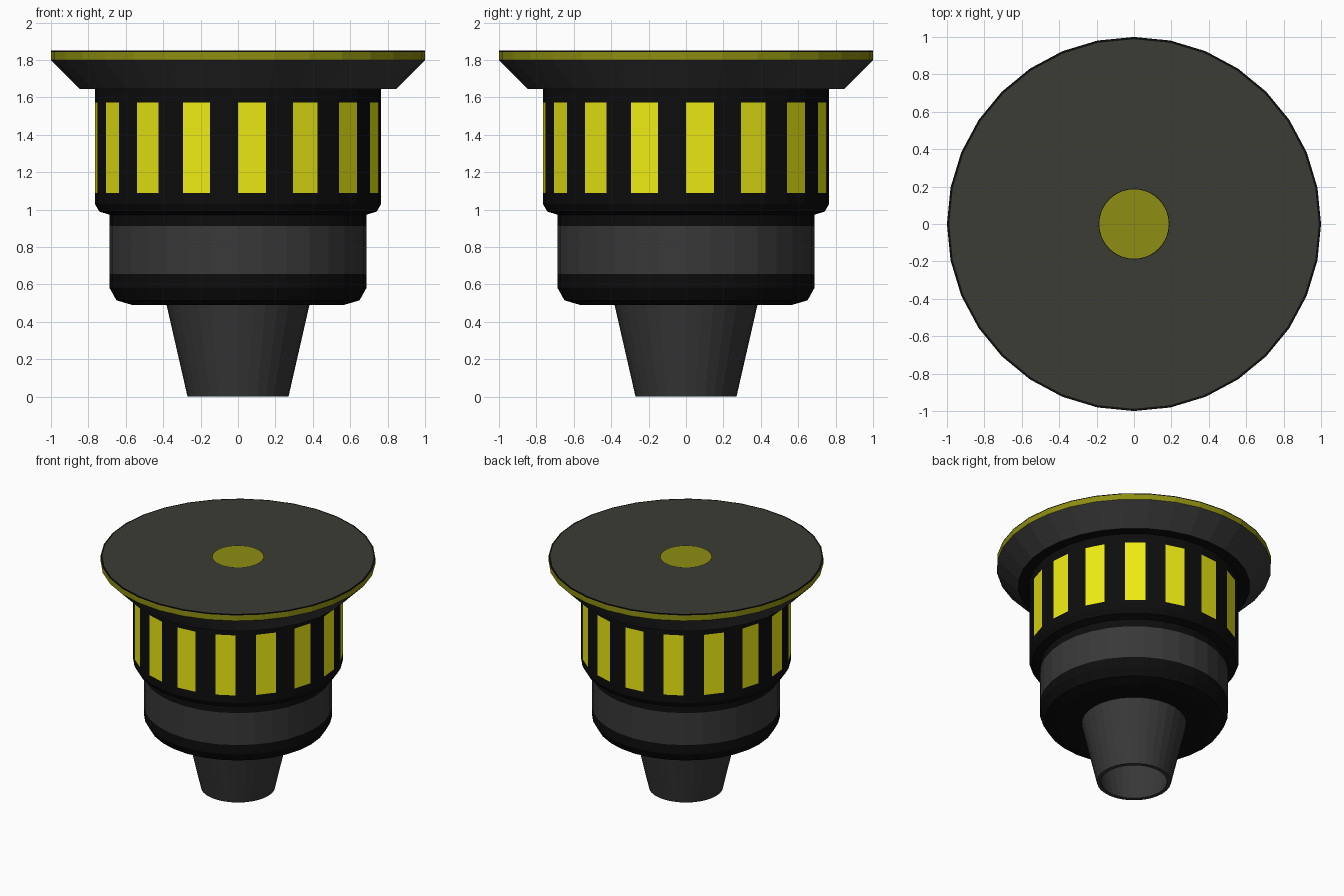
import bpy, bmesh
from math import cos, sin, tau

if "Cube" in bpy.data.objects:
    bpy.data.objects.remove(bpy.data.objects["Cube"])

SIDES = 32

def material(name, r, g, b):
    m = bpy.data.materials.new(name)
    m.diffuse_color = (r, g, b, 1)
    m.use_nodes = True
    m.node_tree.nodes["Principled BSDF"].inputs["Base Color"].default_value = m.diffuse_color
    return m

BLACK = material("black", 0.004, 0.004, 0.004)
GREY = material("dark_grey", 0.04, 0.04, 0.04)
OLIVE = material("olive_grey", 0.045, 0.045, 0.036)
DULL = material("dull_yellow", 0.27, 0.27, 0.006)
BRIGHT = material("bright_yellow", 0.85, 0.83, 0.006)

def lathe(name, start, steps):
    """Revolve a profile; each step is (r, z, even-side material[, odd-side material])."""
    bm = bmesh.new()
    mats = []

    def ring(r, z):
        if r == 0:
            return [bm.verts.new((0, 0, z))] * SIDES
        return [bm.verts.new((r * cos(tau * i / SIDES), r * sin(tau * i / SIDES), z))
                for i in range(SIDES)]

    low = ring(*start)
    for r, z, *pair in steps:
        high = ring(r, z)
        for i in range(SIDES):
            j = (i + 1) % SIDES
            corners = dict.fromkeys((low[i], low[j], high[j], high[i]))
            face = bm.faces.new(list(corners))
            mat = pair[i % len(pair)]
            if mat not in mats:
                mats.append(mat)
            face.material_index = mats.index(mat)
        low = high
    mesh = bpy.data.meshes.new(name)
    bm.to_mesh(mesh)
    bm.free()
    for m in mats:
        mesh.materials.append(m)
    obj = bpy.data.objects.new(name, mesh)
    bpy.context.collection.objects.link(obj)
    return obj

# Hollow tapered nozzle
lathe("nozzle", (0, 0.48), [
    (0.35, 0.48, GREY), (0.24, 0, GREY), (0.27, 0, GREY), (0.382, 0.49, GREY)])

# Lower body with rounded bottom edge and grey band
lathe("lower_body", (0.36, 0.49), [
    (0.565, 0.49, BLACK), (0.65, 0.515, BLACK), (0.686, 0.58, BLACK),
    (0.686, 0.655, BLACK), (0.686, 0.912, GREY), (0.686, 0.972, BLACK)])

# Upper collar: every second side carries a lit window
lathe("window_collar", (0.686, 0.972), [
    (0.742, 0.99, BLACK), (0.765, 1.03, BLACK), (0.765, 1.09, BLACK),
    (0.765, 1.573, BRIGHT, BLACK), (0.765, 1.645, BLACK)])

# Flared top flange with yellow rim and central disc
lathe("top_flange", (0.765, 1.645), [
    (0.845, 1.645, BLACK), (1.0, 1.8, GREY), (1.0, 1.843, DULL),
    (1.0, 1.85, BLACK), (0.988, 1.85, BLACK), (0.19, 1.85, OLIVE),
    (0.186, 1.85, BLACK), (0, 1.85, DULL)])
